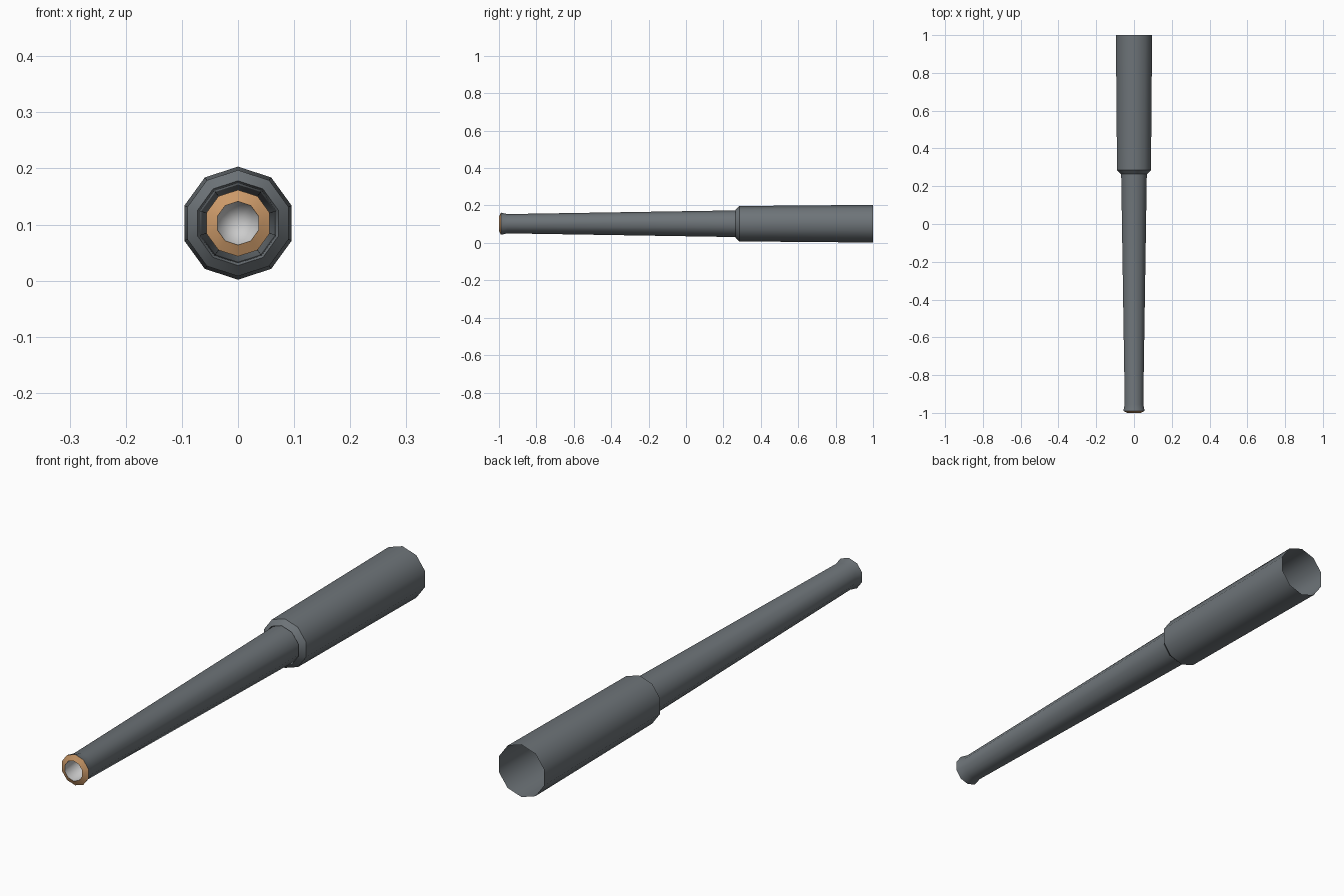
import bpy, math

if "Cube" in bpy.data.objects:
    bpy.data.objects.remove(bpy.data.objects["Cube"])

SIDES = 10
CZ = 0.1025


def material(name, color):
    m = bpy.data.materials.new(name)
    m.diffuse_color = color
    m.use_nodes = True
    m.node_tree.nodes["Principled BSDF"].inputs["Base Color"].default_value = m.diffuse_color
    return m


def lathe(name, profile, mat, tip=None, flip=True):
    """Revolve (y, radius) pairs about the barrel axis, one corner pointing up."""
    verts, faces = [], []
    for y, r in profile:
        for i in range(SIDES):
            a = math.pi / 2 + math.tau * i / SIDES
            verts.append((r * math.cos(a), y, CZ + r * math.sin(a)))
    for k in range(len(profile) - 1):
        for i in range(SIDES):
            j = (i + 1) % SIDES
            a, b = k * SIDES, (k + 1) * SIDES
            faces.append((a + i, a + j, b + j, b + i))
    if tip is not None:
        verts.append((0, tip, CZ))
        last = (len(profile) - 1) * SIDES
        for i in range(SIDES):
            faces.append((last + i, last + (i + 1) % SIDES, len(verts) - 1))
    mesh = bpy.data.meshes.new(name)
    mesh.from_pydata(verts, [], faces)
    if flip:
        mesh.flip_normals()
    mesh.materials.append(mat)
    obj = bpy.data.objects.new(name, mesh)
    bpy.context.collection.objects.link(obj)
    bpy.context.view_layer.objects.active = obj
    obj.select_set(True)
    bpy.ops.object.shade_smooth_by_angle(angle=math.radians(40))
    obj.select_set(False)
    return obj


steel = material("steel", (0.155, 0.175, 0.19, 1))
bronze = material("bronze", (0.60, 0.32, 0.14, 1))
pale = material("pale_grey", (0.95, 0.95, 0.95, 1))

# Tapering tube flaring at the muzzle, a chamfered collar,
# and the thick rear sleeve, open at the back
lathe("barrel", [(-0.99, 0.0593), (-0.955, 0.0515), (0.275, 0.0715),
                 (0.265, 0.0755), (0.285, 0.0945), (1.0, 0.1007)], steel)

# Bronze ring, slightly domed, around the muzzle opening
lathe("muzzle_ring", [(-1.0, 0.0387), (-0.99, 0.0593)], bronze)

# Pale bore, smooth all the way in
bore = lathe("bore", [(-1.0, 0.0387), (-0.9, 0.0375)], pale, tip=-0.88, flip=True)
for p in bore.data.polygons:
    p.use_smooth = True
for name in ("sharp_edge",):
    if name in bore.data.attributes:
        bore.data.attributes.remove(bore.data.attributes[name])
